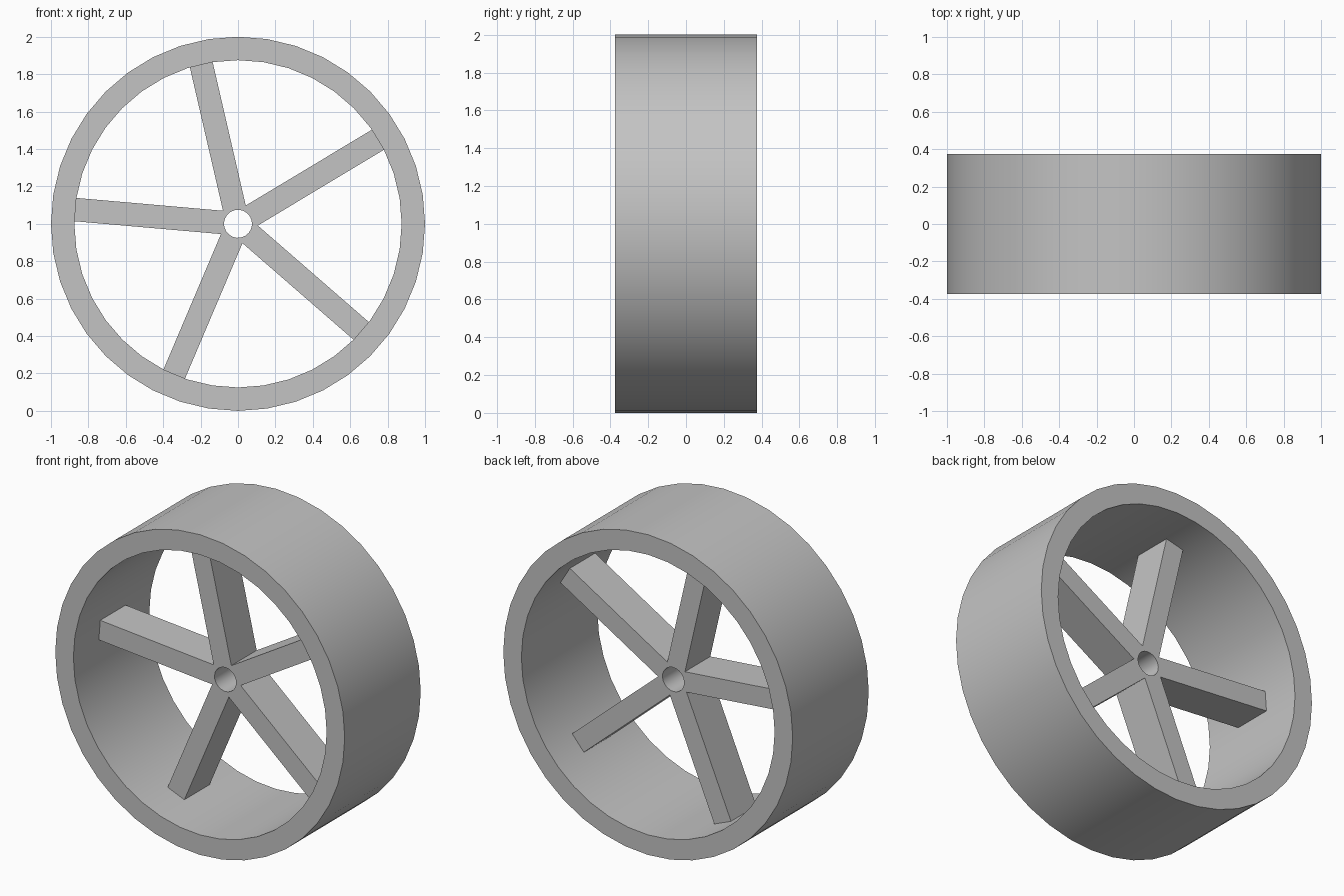
import bpy
import bmesh
from math import sin, cos, pi, radians

cube = bpy.data.objects.get("Cube")
if cube:
    bpy.data.objects.remove(cube, do_unlink=True)

grey = bpy.data.materials.new("plain grey")
grey.use_nodes = True
colour = (0.55, 0.55, 0.55, 1)
grey.diffuse_color = colour
grey.node_tree.nodes["Principled BSDF"].inputs["Base Color"].default_value = colour

CENTRE_Z = 1.0
RIM_OUTER, RIM_INNER, RIM_HALF = 1.0, 0.875, 0.375
SPOKES, SPOKE_HALF_WIDTH, SPOKE_HALF_DEPTH = 5, 0.0625, 0.125
BORE, FIRST_ANGLE = 0.075, radians(31)


def finish(name, bm):
    """Weld, orient and link a mesh, smoothing only its round faces."""
    bmesh.ops.remove_doubles(bm, verts=bm.verts, dist=0.0001)
    bmesh.ops.recalc_face_normals(bm, faces=bm.faces)
    mesh = bpy.data.meshes.new(name)
    bm.to_mesh(mesh)
    bm.free()
    mesh.materials.append(grey)
    obj = bpy.data.objects.new(name, mesh)
    obj.location.z = CENTRE_Z
    bpy.context.collection.objects.link(obj)
    bpy.ops.object.select_all(action="DESELECT")
    obj.select_set(True)
    bpy.context.view_layer.objects.active = obj
    bpy.ops.object.shade_smooth_by_angle(angle=radians(25))


# Rim: a rectangular section swept round the axle
bm = bmesh.new()
section = [(RIM_OUTER, -RIM_HALF), (RIM_OUTER, RIM_HALF),
           (RIM_INNER, RIM_HALF), (RIM_INNER, -RIM_HALF)]
corners = [bm.verts.new((r, y, 0)) for r, y in section]
edges = [bm.edges.new((corners[i - 1], corners[i])) for i in range(4)]
bmesh.ops.spin(bm, geom=corners + edges, cent=(0, 0, 0), axis=(0, 1, 0),
               angle=2 * pi, steps=40, use_merge=True)
finish("wheel_rim", bm)

# Spokes: five equal sectors, each a bored hub wedge running into one bar
bm = bmesh.new()
half_sector = pi / SPOKES
ARC_STEPS = 4
inner_corner = SPOKE_HALF_WIDTH / sin(half_sector) * cos(half_sector)
arc = [half_sector * (2 * i / ARC_STEPS - 1) for i in range(ARC_STEPS + 1)]
profile = [(BORE * cos(a), BORE * sin(a)) for a in arc]
profile += [(inner_corner, SPOKE_HALF_WIDTH), (0.88, SPOKE_HALF_WIDTH),
            (0.88, -SPOKE_HALF_WIDTH), (inner_corner, -SPOKE_HALF_WIDTH)]
count = len(profile)
for k in range(SPOKES):
    turn = FIRST_ANGLE + 2 * pi * k / SPOKES
    front, back = [
        [bm.verts.new((u * cos(turn) - v * sin(turn), y,
                       u * sin(turn) + v * cos(turn))) for u, v in profile]
        for y in (-SPOKE_HALF_DEPTH, SPOKE_HALF_DEPTH)]
    bm.faces.new(front)
    bm.faces.new(back[::-1])
    for i in range(count):
        j = (i + 1) % count
        # Neighbouring sectors join here, so no wall is needed
        if i in (ARC_STEPS, count - 1):
            continue
        bm.faces.new((front[j], front[i], back[i], back[j]))
finish("hub_and_spokes", bm)
